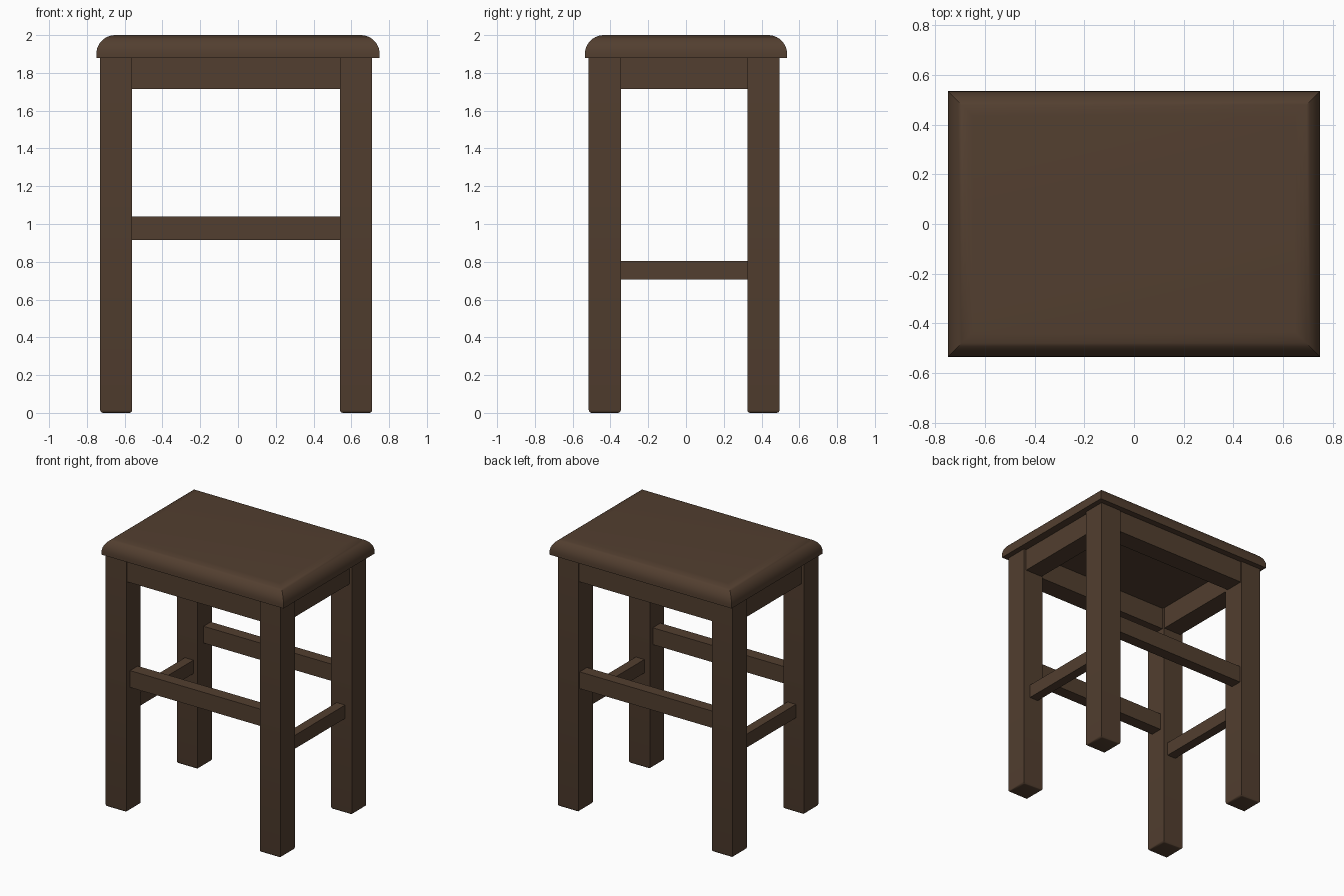
import bpy, bmesh

if "Cube" in bpy.data.objects:
    bpy.data.objects.remove(bpy.data.objects["Cube"])

wood = bpy.data.materials.new("dark_wood")
wood.diffuse_color = (0.085, 0.049, 0.029, 1)
wood.use_nodes = True
wood.node_tree.nodes["Principled BSDF"].inputs["Base Color"].default_value = wood.diffuse_color


def box(name, x, y, z, bevel=0, segments=1, rim=None):
    """Box from (min, max) ranges; optionally rounds the edges lying at height rim."""
    bm = bmesh.new()
    bmesh.ops.create_cube(bm, size=1)
    for v in bm.verts:
        v.co = [r[0] if c < 0 else r[1] for r, c in zip((x, y, z), v.co)]
    if bevel:
        edges = [e for e in bm.edges if all(abs(v.co.z - rim) < 1e-5 for v in e.verts)]
        bmesh.ops.bevel(bm, geom=edges, offset=bevel, segments=segments,
                        profile=0.5, affect='EDGES')
    mesh = bpy.data.meshes.new(name)
    bm.to_mesh(mesh)
    bm.free()
    mesh.materials.append(wood)
    ob = bpy.data.objects.new(name, mesh)
    bpy.context.collection.objects.link(ob)
    if bevel:
        bpy.ops.object.select_all(action='DESELECT')
        ob.select_set(True)
        bpy.context.view_layer.objects.active = ob
        bpy.ops.object.shade_smooth_by_angle(angle=0.6)
    return ob


SEAT_Z = 1.878
LEG_X = {"left": (-0.73, -0.56), "right": (0.54, 0.71)}
LEG_Y = {"front": (-0.515, -0.345), "back": (0.325, 0.495)}
SPAN_X, SPAN_Y = (-0.56, 0.54), (-0.345, 0.325)

# Seat with a rounded upper rim
box("seat", (-0.75, 0.75), (-0.535, 0.535), (SEAT_Z, 2.0), 0.1, 10, 2.0)

# Legs with softened feet
for end, y in LEG_Y.items():
    for side, x in LEG_X.items():
        box(f"{end}_{side}_leg", x, y, (0, SEAT_Z), 0.015, 3, 0)

# Aprons under the seat
APRON_Z = (1.715, SEAT_Z)
box("front_apron", SPAN_X, (-0.505, -0.36), APRON_Z)
box("back_apron", SPAN_X, (0.345, 0.488), APRON_Z)
box("left_apron", (-0.71, -0.565), SPAN_Y, APRON_Z)
box("right_apron", (0.55, 0.69), SPAN_Y, APRON_Z)

# Stretchers: high on the long sides, low on the short sides
box("front_stretcher", SPAN_X, (-0.47, -0.38), (0.915, 1.04))
box("back_stretcher", SPAN_X, (0.395, 0.48), (0.915, 1.04))
box("left_stretcher", (-0.665, -0.595), SPAN_Y, (0.705, 0.805))
box("right_stretcher", (0.585, 0.655), SPAN_Y, (0.705, 0.805))
